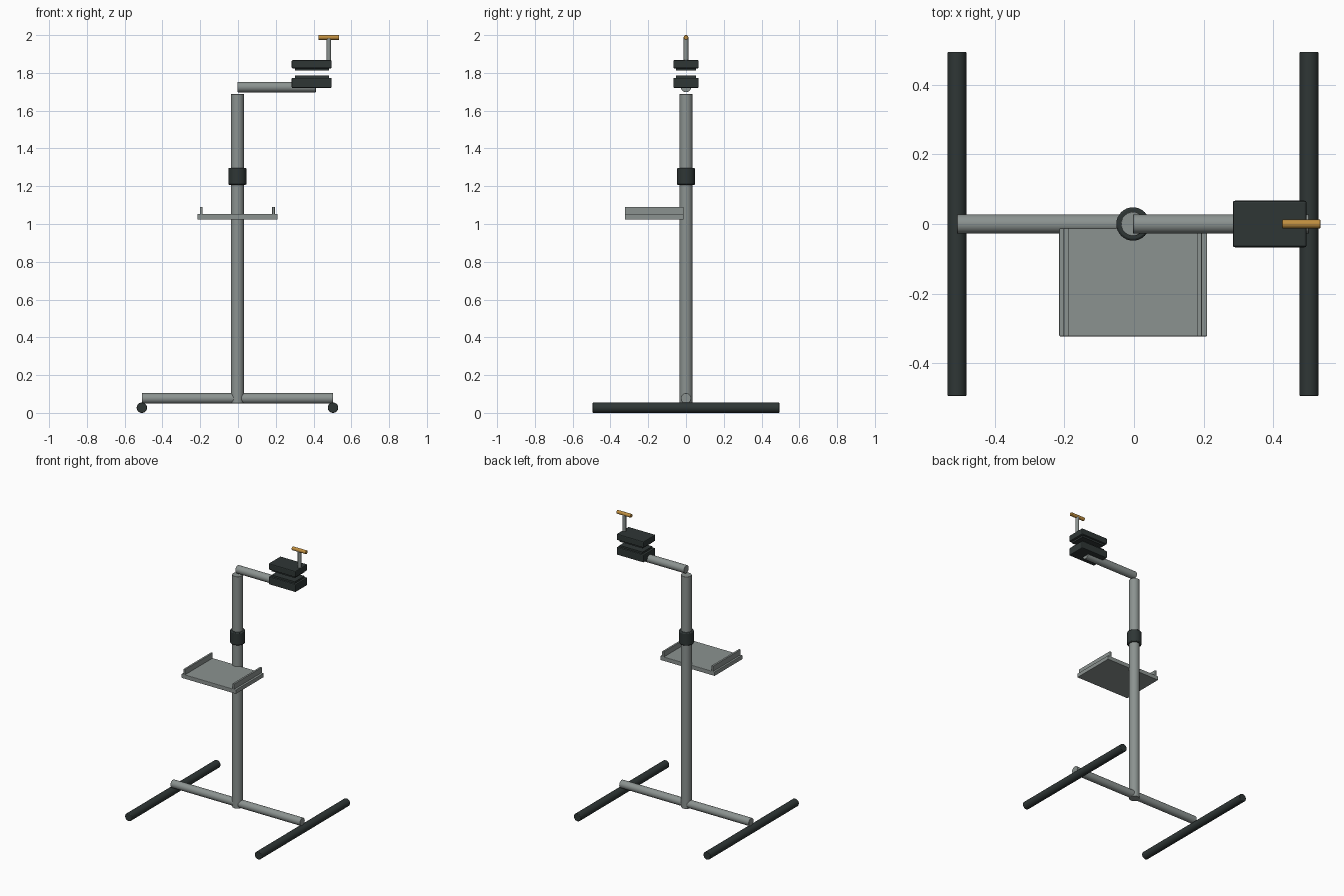
import bpy, math

if "Cube" in bpy.data.objects:
    bpy.data.objects.remove(bpy.data.objects["Cube"])


def material(name, rgb):
    m = bpy.data.materials.new(name)
    m.diffuse_color = (*rgb, 1)
    m.use_nodes = True
    m.node_tree.nodes["Principled BSDF"].inputs["Base Color"].default_value = m.diffuse_color
    return m


STEEL = material("brushed_grey", (0.26, 0.29, 0.28))
DARK = material("dark_rubber", (0.028, 0.037, 0.036))
BRASS = material("brass", (0.52, 0.27, 0.05))
MAST_X = -0.003


def finish(ob, name, mat, bevel):
    ob.name = name
    ob.data.materials.append(mat)
    if bevel:
        b = ob.modifiers.new("edge_bevel", 'BEVEL')
        b.width, b.segments, b.limit_method = bevel, 2, 'ANGLE'
        b.angle_limit = math.radians(40)
    return ob


def box(name, mat, lo, hi, bevel=0.0):
    """Box between two corners."""
    bpy.ops.mesh.primitive_cube_add(size=1, location=[(a + b) / 2 for a, b in zip(lo, hi)])
    ob = bpy.context.object
    ob.scale = [b - a for a, b in zip(lo, hi)]
    bpy.ops.object.transform_apply(location=False, rotation=False, scale=True)
    return finish(ob, name, mat, bevel)


def tube(name, mat, axis, start, end, radius, centre, bevel=0.0):
    """Round bar along an axis from start to end; centre gives the other two coordinates."""
    loc = list(centre)
    loc.insert("xyz".index(axis), (start + end) / 2)
    rot = {"x": (0, math.pi / 2, 0), "y": (math.pi / 2, 0, 0), "z": (0, 0, 0)}[axis]
    bpy.ops.mesh.primitive_cylinder_add(vertices=32, radius=radius, depth=end - start,
                                        location=loc, rotation=rot)
    bpy.ops.object.shade_smooth_by_angle(angle=math.radians(35))
    return finish(bpy.context.object, name, mat, bevel)


# Base: two floor bars and a cross bar
for side, x in (("left", -0.509), ("right", 0.503)):
    tube(side + "_foot", DARK, "y", -0.494, 0.494, 0.0275, (x, 0.0275), 0.003)
tube("cross_bar", STEEL, "x", -0.509, 0.503, 0.0275, (0, 0.077), 0.002)

# Mast with height-adjusting collar
tube("mast", STEEL, "z", 0.05, 1.688, 0.0345, (MAST_X, 0), 0.002)
tube("collar", DARK, "z", 1.207, 1.297, 0.048, (MAST_X, 0), 0.006)

# Tool tray with two side lips
box("tray", STEEL, (-0.215, -0.323, 1.024), (0.21, -0.012, 1.053), 0.003)
for side, x in (("left", -0.195), ("right", 0.188)):
    box(side + "_tray_lip", STEEL, (x - 0.007, -0.323, 1.05), (x + 0.007, -0.012, 1.09), 0.002)

# Clamp arm
tube("clamp_arm", STEEL, "x", MAST_X, 0.412, 0.0275, (0, 1.725), 0.002)

# Clamp jaws and their inset pads
box("lower_jaw", DARK, (0.284, -0.067, 1.72), (0.496, 0.067, 1.774), 0.006)
box("lower_jaw_pad", DARK, (0.301, -0.054, 1.77), (0.481, 0.054, 1.786))
box("upper_jaw", DARK, (0.284, -0.067, 1.824), (0.496, 0.067, 1.868), 0.006)
box("upper_jaw_pad", DARK, (0.301, -0.054, 1.812), (0.481, 0.054, 1.828))

# Clamp screw and T handle
tube("clamp_screw", STEEL, "z", 1.862, 1.99, 0.012, (0.481, 0))
tube("t_handle", BRASS, "x", 0.426, 0.536, 0.0125, (0, 1.9875), 0.002)
